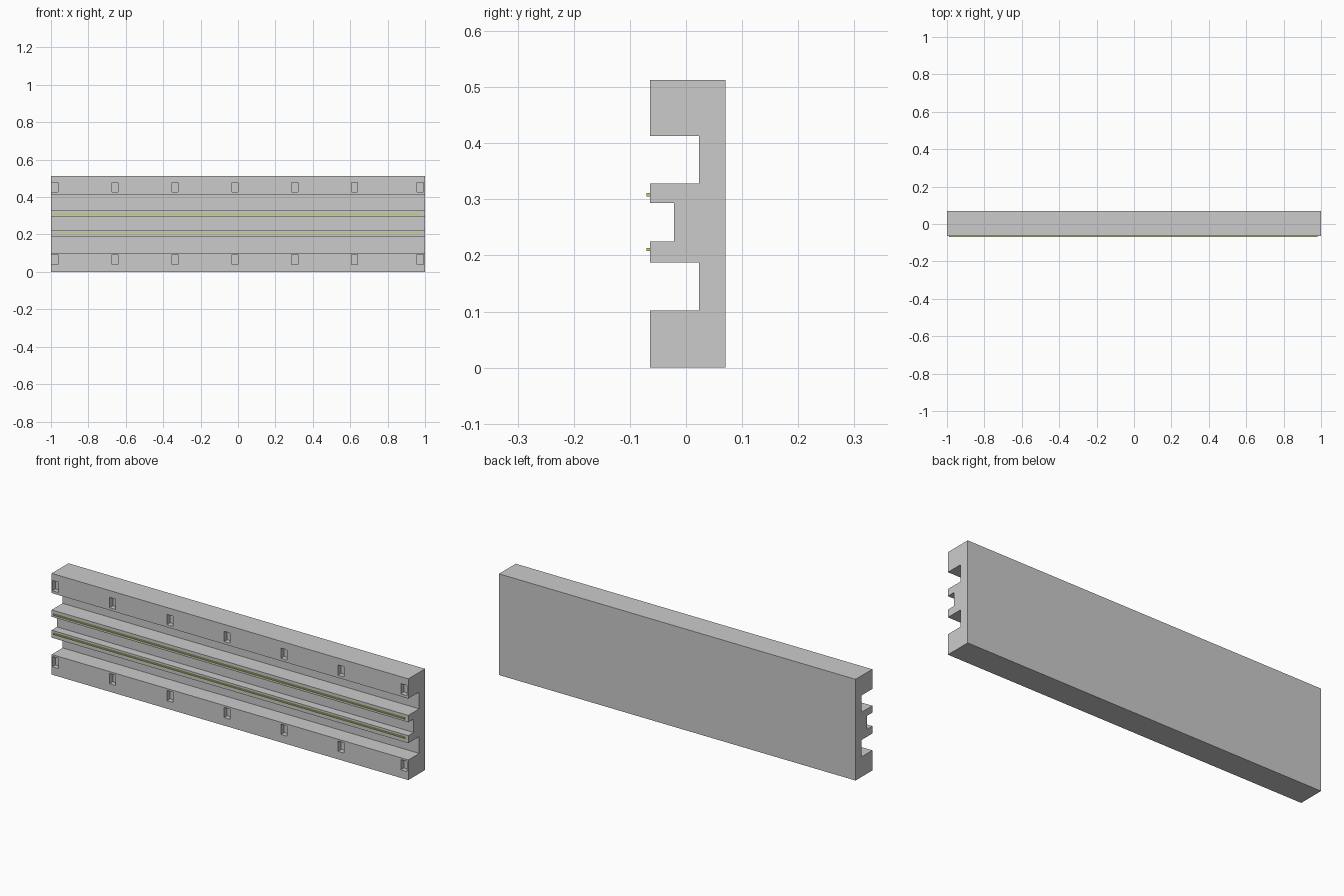
import bpy, bmesh
from mathutils import Matrix

if "Cube" in bpy.data.objects:
    bpy.data.objects.remove(bpy.data.objects["Cube"])


def finish(bm, name):
    bmesh.ops.recalc_face_normals(bm, faces=bm.faces)
    mesh = bpy.data.meshes.new(name)
    bm.to_mesh(mesh)
    bm.free()
    obj = bpy.data.objects.new(name, mesh)
    bpy.context.collection.objects.link(obj)
    return obj


def add_box(bm, centre, size):
    bmesh.ops.create_cube(bm, size=1.0,
                          matrix=Matrix.Translation(centre) @ Matrix.Diagonal((*size, 1)))


FRONT, BACK, SLOT, CHANNEL = -0.064, 0.07, 0.023, -0.021

# Wall panel: cross-section (y, z) extruded along x
profile = [(BACK, 0), (FRONT, 0), (FRONT, 0.102), (SLOT, 0.102),
           (SLOT, 0.187), (FRONT, 0.187), (FRONT, 0.225), (CHANNEL, 0.225),
           (CHANNEL, 0.293), (FRONT, 0.293), (FRONT, 0.328), (SLOT, 0.328),
           (SLOT, 0.413), (FRONT, 0.413), (FRONT, 0.513), (BACK, 0.513)]
bm = bmesh.new()
face = bm.faces.new([bm.verts.new((-1, y, z)) for y, z in profile])
ext = bmesh.ops.extrude_face_region(bm, geom=[face])
bmesh.ops.translate(bm, vec=(2, 0, 0),
                    verts=[v for v in ext["geom"] if isinstance(v, bmesh.types.BMVert)])
panel = finish(bm, "wall_panel")

# Rows of small pockets in the top and bottom bands
bm = bmesh.new()
depth = 0.025
for x in (-0.979, -0.658, -0.337, -0.016, 0.303, 0.623, 0.975):
    for z in (0.0665, 0.452):
        add_box(bm, (x, FRONT, z), (0.034, 2 * depth, 0.052))
cutter = finish(bm, "pocket_cutter")
cutter.hide_render = True
mod = panel.modifiers.new("pockets", "BOOLEAN")
mod.operation, mod.solver, mod.object = "DIFFERENCE", "EXACT", cutter
bpy.context.view_layer.objects.active = panel
bpy.ops.object.modifier_apply(modifier=mod.name)
bpy.data.objects.remove(cutter)

# Thin coloured light strips on the two middle ribs
yellow = bpy.data.materials.new("strip_yellow")
yellow.diffuse_color = (0.6, 0.65, 0.12, 1)
yellow.use_nodes = True
yellow.node_tree.nodes["Principled BSDF"].inputs["Base Color"].default_value = yellow.diffuse_color
for name, z in (("lower_strip", 0.2105), ("upper_strip", 0.308)):
    bm = bmesh.new()
    add_box(bm, (-0.004, -0.0665, z), (1.97, 0.007, 0.006))
    finish(bm, name).data.materials.append(yellow)
